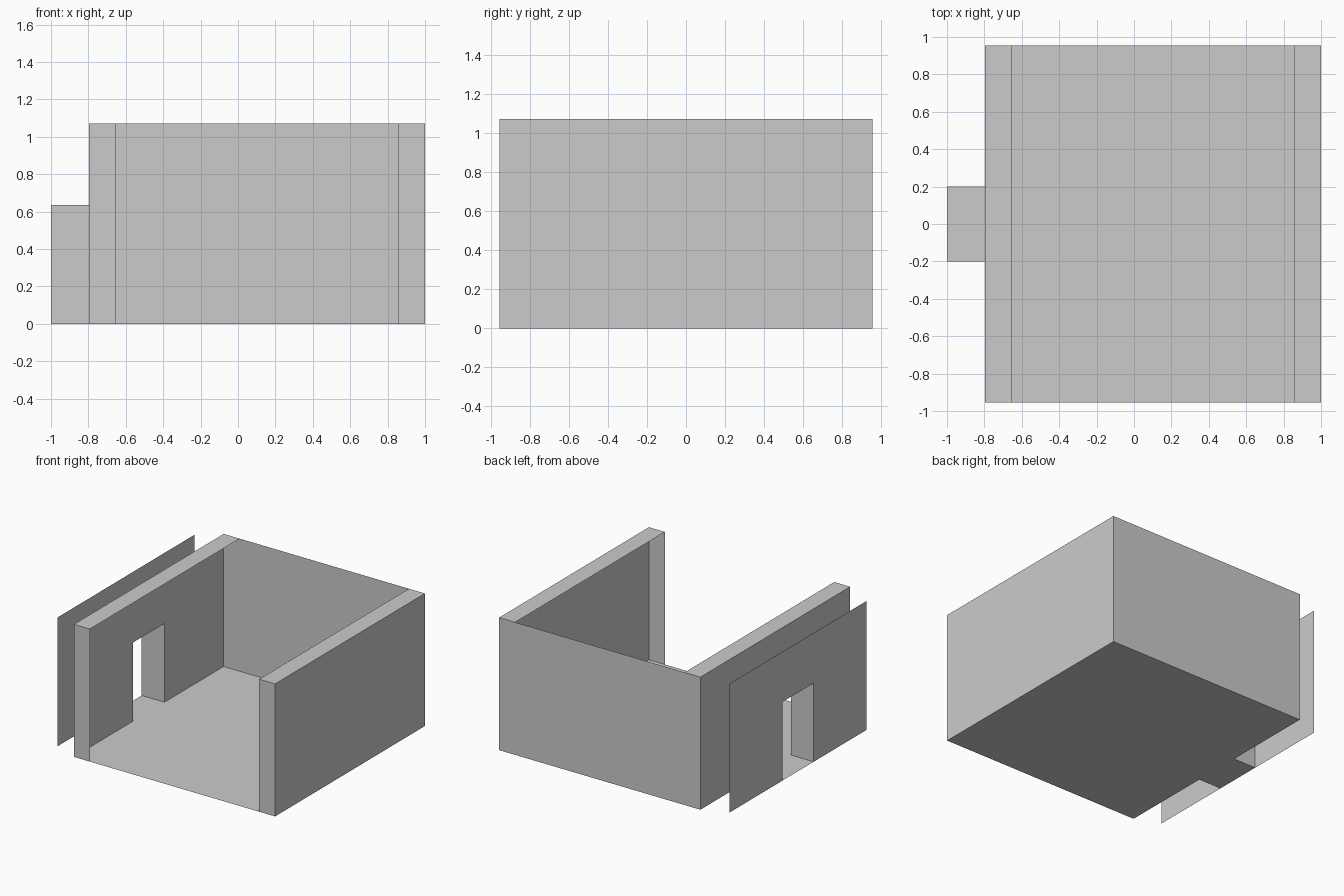
import bpy, bmesh

if "Cube" in bpy.data.objects:
    bpy.data.objects.remove(bpy.data.objects["Cube"])

XL, XR, XO = -0.797, 1.0, -1.0      # left wall, right wall, outer panel
Y, H = 0.955, 1.07                  # half depth and height of the room
T = 0.142                           # width of the wall-edge strips
DY, DH = 0.2, 0.635                 # half width and height of the doorway


def sheet(name, *faces):
    """Object made of flat polygons, welded along shared edges."""
    bm = bmesh.new()
    for pts in faces:
        bm.faces.new([bm.verts.new(p) for p in pts])
    bmesh.ops.remove_doubles(bm, verts=bm.verts, dist=1e-5)
    me = bpy.data.meshes.new(name)
    bm.to_mesh(me)
    bm.free()
    ob = bpy.data.objects.new(name, me)
    bpy.context.collection.objects.link(ob)
    return ob


def flat(x0, x1, y0, y1, z):
    return [(x0, y0, z), (x1, y0, z), (x1, y1, z), (x0, y1, z)]


def upright(x0, x1, y, z1):
    return [(x0, y, 0), (x1, y, 0), (x1, y, z1), (x0, y, z1)]


def door_sheet(name, x, hy, h):
    """Upright sheet facing -x with a doorway cut up from the ground."""
    outline = [(hy, 0), (DY, 0), (DY, DH), (-DY, DH), (-DY, 0),
               (-hy, 0), (-hy, h), (hy, h)]
    return sheet(name, [(x, y, z) for y, z in outline])


# Room shell of single sheets, open at the front and top
sheet("floor", flat(XL, XR, -Y, Y, 0)[::-1])
sheet("back_wall", upright(XL, XR, Y, H)[::-1])
sheet("right_wall", [(XR, -Y, 0), (XR, Y, 0), (XR, Y, H), (XR, -Y, H)])
door_sheet("left_wall", XL, Y, H)

# Strips that make the side walls look thick at the top and front
for side, x0, x1 in (("left", XL, XL + T), ("right", XR - T, XR)):
    sheet(side + "_wall_edge", flat(x0, x1, -Y, Y, H), upright(x0, x1, -Y, H))

# Doorway passage leading to the outer panel
sheet("door_passage",
      flat(XO, XL, -DY, DY, 0),
      upright(XO, XL, DY, DH),
      flat(XO, XL, -DY, DY, DH)[::-1],
      upright(XO, XL, -DY, DH)[::-1])

# Free-standing outer panel
door_sheet("outer_panel", XO, 0.875, 1.04)
